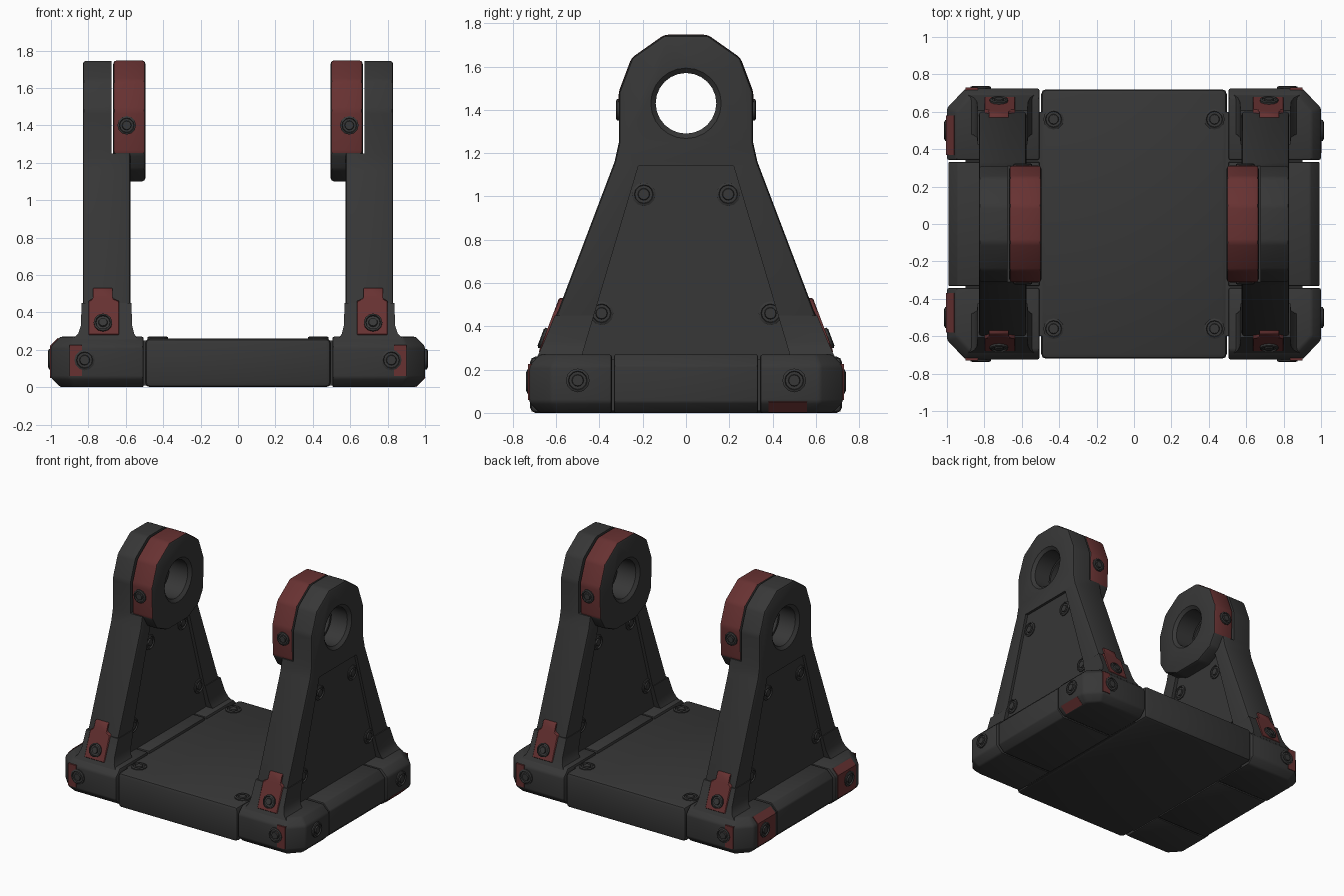
import bpy, bmesh, math
from mathutils import Vector

if "Cube" in bpy.data.objects:
    bpy.data.objects.remove(bpy.data.objects["Cube"])


def material(name, rgb):
    m = bpy.data.materials.new(name)
    m.diffuse_color = (*rgb, 1)
    m.use_nodes = True
    m.node_tree.nodes["Principled BSDF"].inputs["Base Color"].default_value = m.diffuse_color
    return m


GREY = material("dark grey metal", (0.038, 0.038, 0.038))
RED = material("dark red paint", (0.135, 0.031, 0.031))


def finish(ob):
    bpy.ops.object.select_all(action='DESELECT')
    ob.select_set(True)
    bpy.context.view_layer.objects.active = ob
    bpy.ops.object.shade_smooth_by_angle(angle=math.radians(35))


def loft(name, rings, mats=(GREY,), bevel=0.0, segments=2):
    """Closed solid through a list of equal-length 3D rings."""
    bm = bmesh.new()
    vs = [[bm.verts.new(p) for p in r] for r in rings]
    n = len(vs[0])
    for a, b in zip(vs, vs[1:]):
        for i in range(n):
            j = (i + 1) % n
            bm.faces.new((a[i], a[j], b[j], b[i]))
    bm.faces.new(vs[0])
    bm.faces.new(vs[-1])
    bmesh.ops.recalc_face_normals(bm, faces=bm.faces[:])
    if bevel:
        edges = [e for e in bm.edges if e.calc_face_angle(0) > 0.3]
        bmesh.ops.bevel(bm, geom=edges, offset=bevel, segments=segments,
                        profile=0.5, affect='EDGES', clamp_overlap=True)
        bmesh.ops.recalc_face_normals(bm, faces=bm.faces[:])
    me = bpy.data.meshes.new(name)
    bm.to_mesh(me)
    bm.free()
    for m in mats:
        me.materials.append(m)
    ob = bpy.data.objects.new(name, me)
    bpy.context.collection.objects.link(ob)
    finish(ob)
    return ob


def prism_x(name, yz, x0, x1, **kw):
    return loft(name, [[(x, y, z) for y, z in yz] for x in (x0, x1)], **kw)


def box(name, x, y, z, **kw):
    ring = [(x[0], y[0]), (x[1], y[0]), (x[1], y[1]), (x[0], y[1])]
    return loft(name, [[(a, b, h) for a, b in ring] for h in z], **kw)


def mirrored(half):
    return half + [(-y, z) for y, z in reversed(half)]


def cut(ob, cutters):
    for c in cutters:
        m = ob.modifiers.new("cut", 'BOOLEAN')
        m.operation, m.solver, m.object = 'DIFFERENCE', 'EXACT', c
        bpy.context.view_layer.objects.active = ob
        bpy.ops.object.modifier_apply(modifier=m.name)
    finish(ob)


def bolt(name, pos, normal, s=1.0):
    q = Vector(normal).to_track_quat('Z', 'Y')
    prof = [(.055, -.012), (.055, .007), (.044, .012), (.041, .003), (.028, .003), (.025, .012)]
    loft(name, [[Vector(pos) + q @ Vector((r * s * math.cos(k * math.pi / 6),
                                           r * s * math.sin(k * math.pi / 6), h))
                 for k in range(12)] for r, h in prof])


# Base: hidden core that closes the seams, and centre slab
box("base_core", (-.9, .9), (-.6, .6), (.01, .25))
box("base_slab", (-.496, .496), (-.72, .72), (0, .26), bevel=.025)
for x in (-.43, .43):
    for y in (-.56, .56):
        bolt("slab_bolt", (x, y, .26), (0, 0, 1))

layers = [(0, .05), (.05, 0), (.218, 0), (.27, .05)]
body_half = [(.675, .25), (.33, 1.16), (.31, 1.25), (.31, 1.48), (.25, 1.64), (.1, 1.745)]
boss_half = [(.12, 1.10), (.25, 1.16), (.305, 1.25), (.312, 1.48), (.252, 1.64), (.1, 1.747)]
panel_half = [(.5, .2), (.22, 1.14)]

for s in (1, -1):
    # End of the base: middle piece and two chamfered corner pieces
    loft("base_end_middle", [[(s * .505, -.332, z), (s * (.992 - d), -.332, z),
                              (s * (.992 - d), .332, z), (s * .505, .332, z)]
                             for z, d in layers], bevel=.008)
    for t in (1, -1):
        loft("base_corner", [[(s * x, t * y, z) for x, y in (
            (.505, .342), (1 - d, .342), (1 - d, .62 - .4 * d),
            (.9 - .4 * d, .725 - d), (.505, .725 - d))] for z, d in layers], bevel=.012)
        bolt("base_side_bolt", (s * 1.003, t * .5, .15), (s, 0, 0))
        bolt("base_front_bolt", (s * .82, t * .726, .145), (0, t, 0))
        box("base_corner_red_plate", sorted((s * .835, s * .9)), sorted((t * .71, t * .729)),
            (.06, .225), mats=(RED,))
        # Red plates wrap over the chamfer on the left end only
        if s < 0:
            strip = [(.985, .05), (1.004, .05), (1.004, .222), (.962, .265), (.95, .25)]
            loft("base_end_red_plate", [[(-x, t * y, z) for x, z in strip]
                                        for y in (.37, .58)], mats=(RED,))

    # Upright cutters: bore with countersink, panel recesses, head groove
    bore = loft("bore_cutter", [[(s * x, r * math.cos(k * math.pi / 12), 1.43 + r * math.sin(k * math.pi / 12))
                                 for k in range(24)] for x, r in (
        (.4, .168), (.493, .165), (.515, .14), (.81, .14), (.832, .165), (.95, .168))], mats=())
    outer = prism_x("outer_panel_cutter", mirrored(panel_half), s * .81, s * 1.1, mats=())
    inner = prism_x("inner_panel_cutter", mirrored(panel_half), s * .3, s * .6, mats=())
    groove = box("head_cutter", sorted((s * .4, s * .677)), (-.5, .5), (1.25, 1.9), mats=())

    # Upright plate
    body = prism_x("upright", mirrored(body_half), s * .575, s * .83, bevel=.018)
    cut(body, (groove, bore, outer, inner))

    # Flared foot
    foot = loft("upright_foot", [[(s * a, -y, z), (s * b, -y, z), (s * b, y, z), (s * a, y, z)]
                                 for z, a, b, y in ((.255, .535, .885, .69), (.285, .555, .855, .675),
                                                    (.33, .566, .84, .655), (.45, .57, .836, .606))])
    cut(foot, (outer, inner))

    # Bearing boss: the upper rim is red
    boss = prism_x("bearing_boss", mirrored(boss_half), s * .495, s * .667,
                   mats=(GREY, RED), bevel=.018)
    cut(boss, (bore,))
    for f in boss.data.polygons:
        c = f.center
        if abs(f.normal.x) < .5 and c.z > 1.25 and math.hypot(c.y, c.z - 1.43) > .22:
            f.material_index = 1
    for c in (bore, outer, inner, groove):
        bpy.data.objects.remove(c, do_unlink=True)

    for t in (1, -1):
        bolt("boss_bolt", (s * .595, t * .312, 1.4), (0, t, 0), .9)
        # Red stepped clip on the sloping edge of the foot
        outline = [(.635, .28), (.80, .28), (.80, .46), (.775, .475), (.775, .53),
                   (.67, .53), (.67, .475), (.635, .46)]
        loft("foot_red_clip", [[(s * x, t * (.667 - .379 * (z - .27) + o), z) for x, z in outline]
                               for o in (-.03, .018)], mats=(RED,), bevel=.004, segments=1)
        bolt("foot_bolt", (s * .722, t * .66, .345), (0, t * .935, .354), .9)
        # Panel bolts on both faces
        for y, z in ((.195, 1.01), (.39, .46)):
            bolt("outer_panel_bolt", (s * .81, t * y, z), (s, 0, 0))
            bolt("inner_panel_bolt", (s * .60, t * y, z), (-s, 0, 0))

# Red patch under one right-hand corner
under = [(1.003, .05), (.953, .001), (.94, .012), (.99, .06)]
loft("base_under_red_plate", [[(x, y, z) for x, z in under] for y in (.38, .56)], mats=(RED,))
